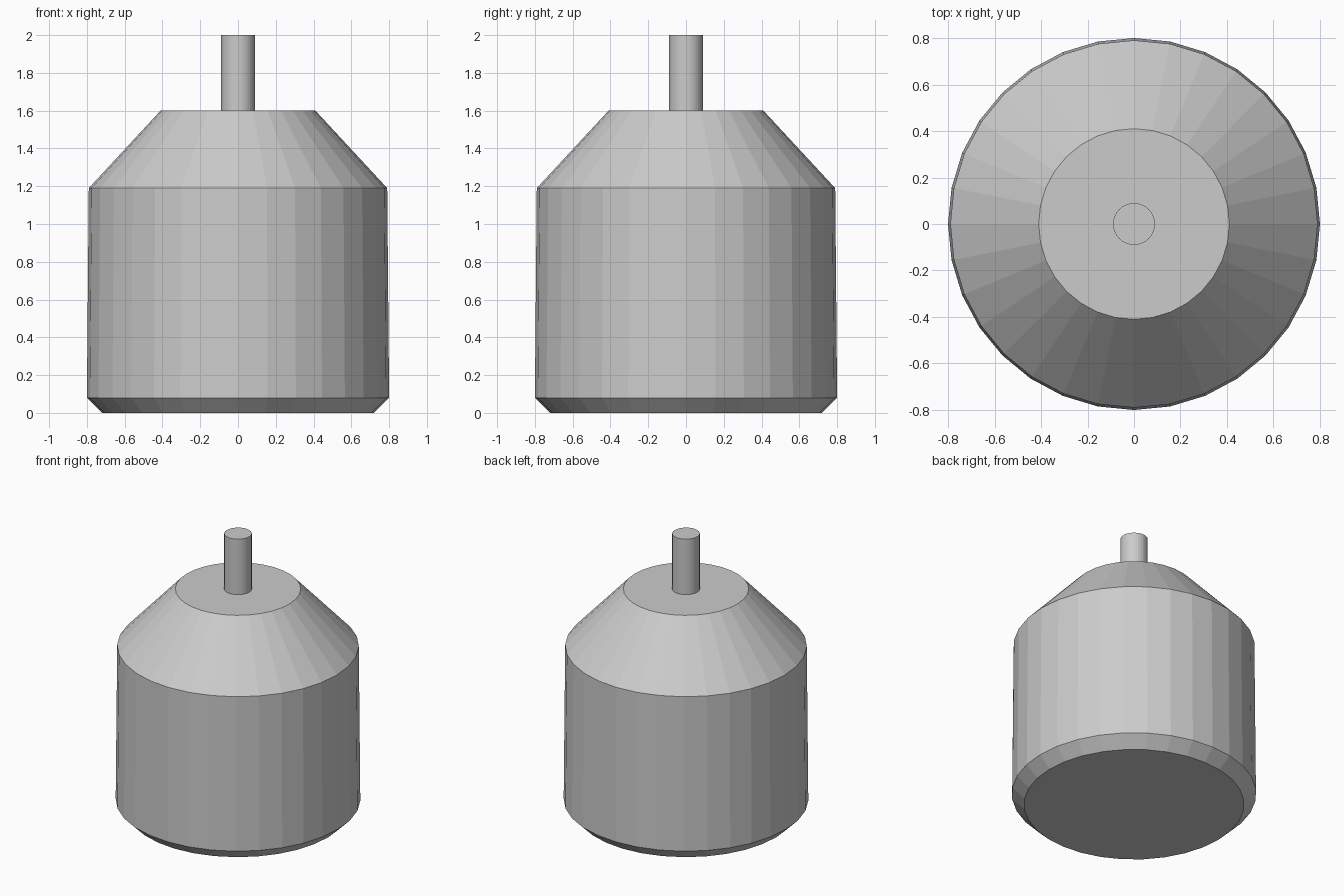
import bpy
import bmesh
from math import cos, sin, tau

SIDES = 32

cube = bpy.data.objects.get("Cube")
if cube:
    bpy.data.objects.remove(cube, do_unlink=True)

grey = bpy.data.materials.new("plain grey")
grey.use_nodes = True
colour = (0.6, 0.6, 0.6, 1)
grey.diffuse_color = colour
grey.node_tree.nodes["Principled BSDF"].inputs["Base Color"].default_value = colour


def turned_part(name, profile):
    """Closed solid of revolution from (radius, height) points, bottom to top."""
    bm = bmesh.new()
    rings = [[bm.verts.new((r * cos(tau * i / SIDES), r * sin(tau * i / SIDES), z))
              for i in range(SIDES)] for r, z in profile]
    for low, high in zip(rings, rings[1:]):
        for i in range(SIDES):
            j = (i + 1) % SIDES
            bm.faces.new((low[i], low[j], high[j], high[i]))
    bm.faces.new(rings[0][::-1])
    bm.faces.new(rings[-1])
    mesh = bpy.data.meshes.new(name)
    bm.to_mesh(mesh)
    bm.free()
    mesh.materials.append(grey)
    obj = bpy.data.objects.new(name, mesh)
    bpy.context.collection.objects.link(obj)
    return obj


# Faceted body: chamfered foot, slightly tapered wall, sloping shoulder
turned_part("body", [(0.72, 0), (0.80, 0.08), (0.79, 1.19), (0.41, 1.6)])

# Thin shaft standing on the flat top
turned_part("shaft", [(0.09, 1.6), (0.09, 2.0)])
